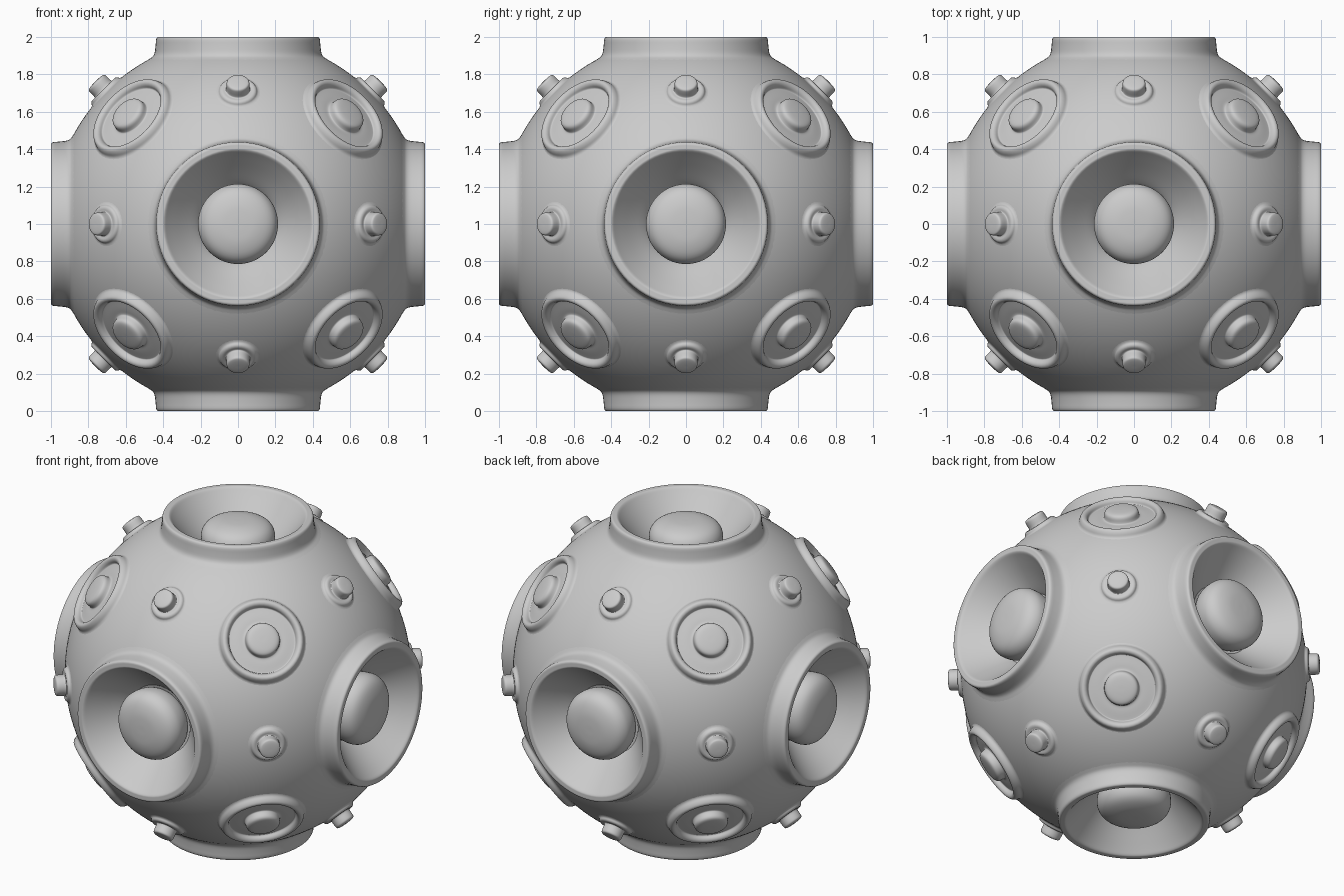
import bpy, bmesh, math
from itertools import product
from mathutils import Vector

if "Cube" in bpy.data.objects:
    bpy.data.objects.remove(bpy.data.objects["Cube"])

CENTRE = Vector((0, 0, 1))


def finish(name, mesh):
    for p in mesh.polygons:
        p.use_smooth = True
    mesh.set_sharp_from_angle(angle=math.radians(40))
    ob = bpy.data.objects.new(name, mesh)
    bpy.context.collection.objects.link(ob)
    return ob


def smooth_profile(pts, rounds=2):
    # corner cutting, end points kept
    for _ in range(rounds):
        out = [pts[0]]
        for (a, b), (c, d) in zip(pts, pts[1:]):
            out += [(a * .75 + c * .25, b * .75 + d * .25),
                    (a * .25 + c * .75, b * .25 + d * .75)]
        pts = out + [pts[-1]]
    return pts


def lathe(name, profile, n):
    # revolve (radius, height) points, outside to inside, about z
    bm = bmesh.new()
    rings = []
    for r, h in smooth_profile(profile):
        if r < 1e-5:
            rings.append([bm.verts.new((0, 0, h))])
        else:
            rings.append([bm.verts.new((r * math.cos(2 * math.pi * i / n),
                                        r * math.sin(2 * math.pi * i / n), h))
                          for i in range(n)])
    for lo, hi in zip(rings, rings[1:]):
        for i in range(n):
            j = (i + 1) % n
            if len(hi) == 1:
                bm.faces.new((lo[i], lo[j], hi[0]))
            else:
                bm.faces.new((lo[i], lo[j], hi[j], hi[i]))
    mesh = bpy.data.meshes.new(name)
    bm.to_mesh(mesh)
    bm.free()
    return mesh


def place(name, mesh, directions):
    for i, d in enumerate(directions):
        ob = finish(f"{name}_{i + 1}", mesh)
        ob.location = CENTRE
        ob.rotation_mode = 'QUATERNION'
        ob.rotation_quaternion = d.to_track_quat('Z', 'Y')


# directions by number of non-zero axes: 6 faces, 12 edges, 8 corners
dirs = [Vector(v) for v in product((-1, 0, 1), repeat=3)]
kind = {k: [v.normalized() for v in dirs if round(v.length_squared) == k] for k in (1, 2, 3)}

# spherical shell with openings for the ports and discs
bm = bmesh.new()
bmesh.ops.create_icosphere(bm, subdivisions=6, radius=1.0)
for k, cut in ((1, .9), (3, .975)):
    for d in kind[k]:
        bmesh.ops.bisect_plane(bm, geom=bm.verts[:] + bm.edges[:] + bm.faces[:],
                               plane_co=d * cut, plane_no=d, clear_outer=True)
shell = bpy.data.meshes.new("shell")
bm.to_mesh(shell)
bm.free()
finish("shell", shell).location = CENTRE

# large dished ports
place("port", lathe("port", [
    (.52, .852), (.475, .88), (.447, .90), (.44, .95), (.437, 1.0), (.41, 1.0), (.395, 1.0),
    (.375, .975), (.35, .945), (.29, .875), (.22, .80), (.205, .775), (0, .775)], 72), kind[1])

# rounded buttons inside the ports
place("port_button", lathe("port_button", [
    (.185, .77), (.205, .80), (.215, .85), (.212, .90), (.18, .945), (.11, .97),
    (.04, .975), (0, .975)], 56), kind[1])

# ringed discs at the corners
place("corner_disc", lathe("corner_disc", [
    (.27, .961), (.25, .97), (.243, .995), (.23, 1.012), (.213, 1.012), (.20, 1.0),
    (.195, .98), (.185, .98), (.14, .985), (.105, .985), (.10, .995), (.098, 1.025),
    (.08, 1.038), (.03, 1.042), (0, 1.042)], 48), kind[3])

# small flanged studs between the ports
place("stud", lathe("stud", [
    (.13, .99), (.105, .996), (.098, 1.012), (.085, 1.018), (.067, 1.015), (.062, 1.02),
    (.062, 1.05), (.06, 1.07), (.045, 1.075), (.02, 1.077), (0, 1.077)], 32), kind[2])
